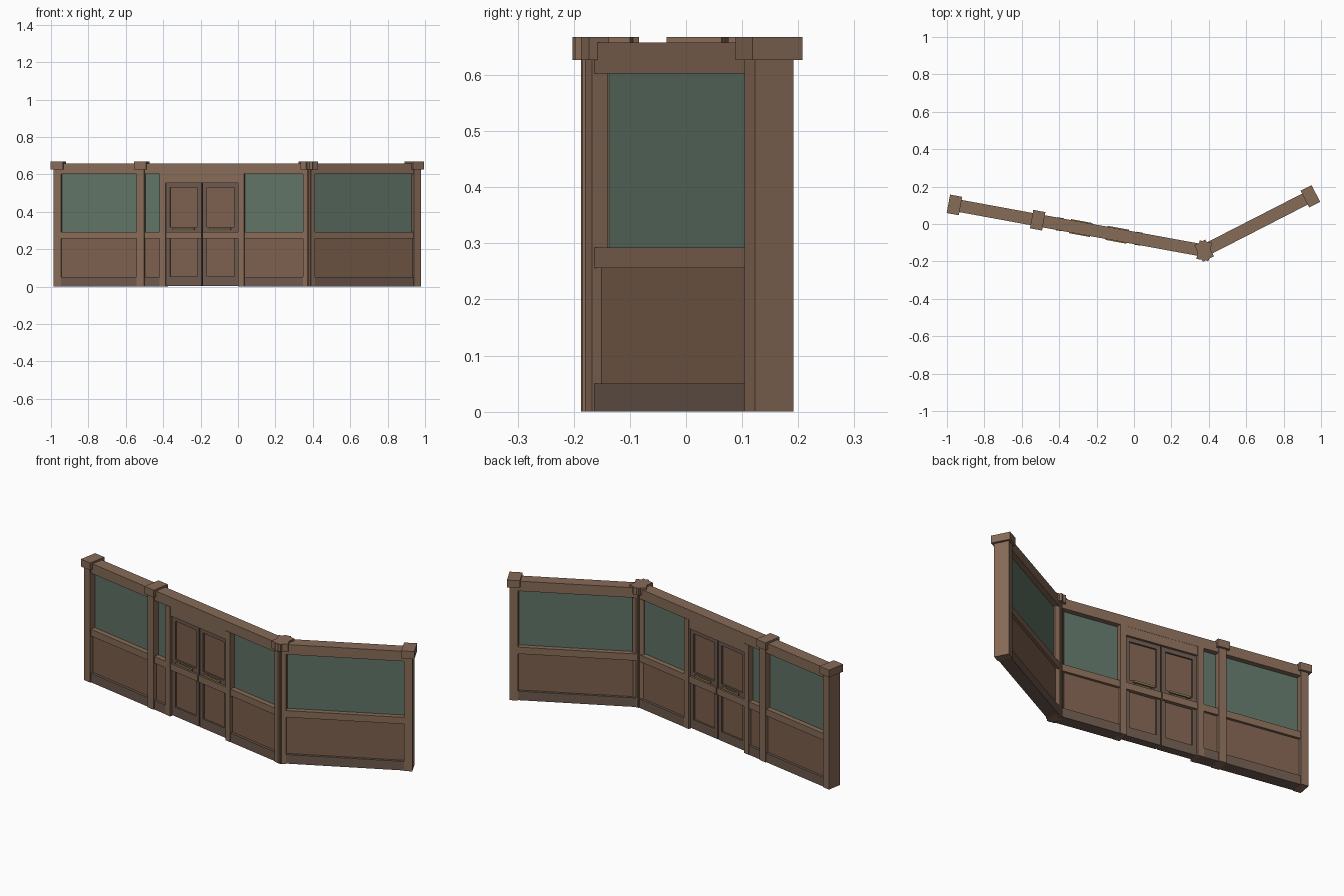
import bpy, math
from mathutils import Matrix, Vector

if "Cube" in bpy.data.objects:
    bpy.data.objects.remove(bpy.data.objects["Cube"])


def mat(name, c):
    m = bpy.data.materials.new(name)
    m.diffuse_color = (*c, 1)
    m.use_nodes = True
    m.node_tree.nodes["Principled BSDF"].inputs["Base Color"].default_value = m.diffuse_color
    return m


WOOD = mat("wood", (0.24, 0.145, 0.095))
PANEL = mat("panel_wood", (0.20, 0.115, 0.075))
DARK = mat("dark_wood", (0.15, 0.098, 0.075))
GLASS = mat("green_glass", (0.115, 0.17, 0.13))
BRASS = mat("brass", (0.30, 0.22, 0.09))


class Wall:
    """Straight wall run between two plan points; u runs along it, v across it."""
    def __init__(self, a, b):
        d = Vector(b) - Vector(a)
        self.length = d.length
        self.scale = d.length / d.x
        self.ax = a[0]
        self.m = Matrix.Translation((*a, 0)) @ Matrix.Rotation(math.atan2(d.y, d.x), 4, 'Z')

    def u(self, x):
        return (x - self.ax) * self.scale

    def box(self, name, u0, u1, z0, z1, depth, m, v=0):
        bpy.ops.mesh.primitive_cube_add(size=1)
        o = bpy.context.object
        o.name = name
        o.data.transform(Matrix.Diagonal((u1 - u0, depth, z1 - z0, 1)))
        o.matrix_world = self.m @ Matrix.Translation(((u0 + u1) / 2, v, (z0 + z1) / 2))
        o.data.materials.append(m)

    def post(self, u):
        self.box("post", u - .021, u + .021, 0, .64, .077, WOOD)
        self.box("post_cap", u - .033, u + .033, .627, .668, .1, WOOD)

    def bay(self, u0, u1):
        self.box("skirting", u0, u1, 0, .05, .066, DARK)
        self.box("lower_panel", u0, u1, .05, .256, .038, PANEL)
        self.box("mid_rail", u0, u1, .256, .293, .066, WOOD)
        self.box("window_pane", u0, u1, .293, .603, .01, GLASS)


main = Wall((-.96, .102), (.375, -.143))
wing = Wall((.375, -.143), (.943, .148))

# top rails and capped posts
for w in (main, wing):
    w.box("top_rail", 0, w.length, .603, .658, .066, WOOD)
    w.post(0)
    w.post(w.length)
main.post(main.u(-.515))

# glazed bays
d0, d1 = main.u(-.381), main.u(.006)      # door opening
for a, b in ((0, main.u(-.515)), (main.u(-.515), d0 - .016), (d1 + .016, main.length)):
    main.bay(a, b)
wing.bay(0, wing.length)

# door jambs and lintel
for a, b in ((d0 - .034, d0), (d1, d1 + .034)):
    main.box("door_jamb", a, b, 0, .605, .07, WOOD)
main.box("door_lintel", d0, d1, .555, .603, .064, WOOD)

# pair of panelled doors
mid = (d0 + d1) / 2
for a, b in ((d0 + .001, mid - .003), (mid + .003, d1 - .001)):
    for s0, s1 in ((a, a + .022), (b - .022, b)):
        main.box("door_stile", s0, s1, .004, .553, .044, DARK)
    for z0, z1, dep, m in ((.004, .055, .044, DARK), (.256, .293, .066, WOOD),
                           (.293, .318, .044, DARK), (.53, .553, .044, DARK)):
        main.box("door_rail", a, b, z0, z1, dep, m)
    for z0, z1 in ((.055, .256), (.318, .53)):
        main.box("door_panel", a + .022, b - .022, z0, z1, .026, PANEL)
    # push bars on both faces
    c = (a + b) / 2
    for s in (-1, 1):
        main.box("push_bar", c - .058, c + .058, .303, .313, .008, BRASS, s * .034)
        for e in (-.045, .045):
            main.box("bar_bracket", c + e - .004, c + e + .004, .304, .312, .016, BRASS, s * .026)
